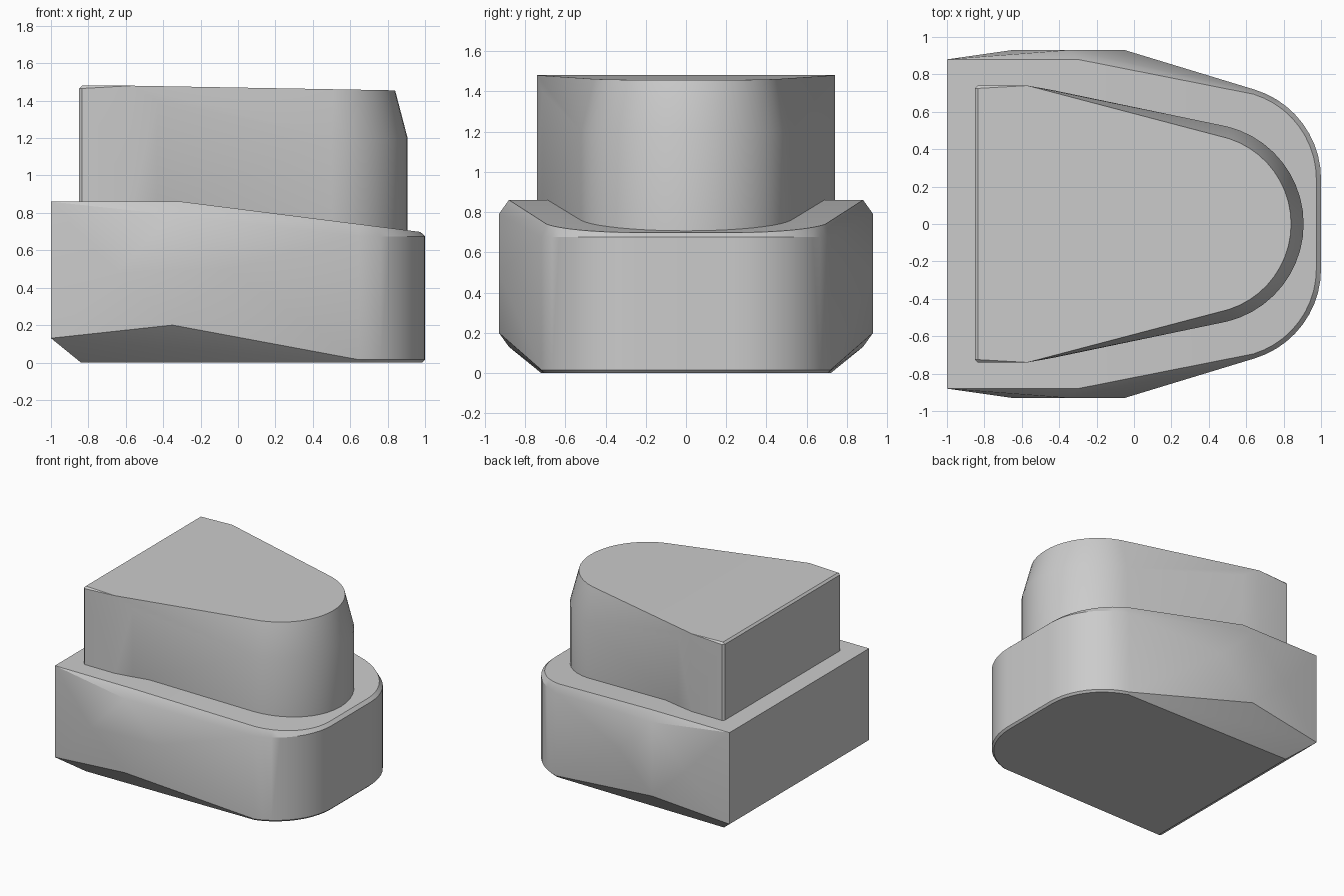
import bpy, bmesh
from math import radians, sin, cos

old = bpy.data.objects.get("Cube")
if old:
    bpy.data.objects.remove(old, do_unlink=True)

grey = bpy.data.materials.new("plain_grey")
grey.use_nodes = True
GREY = (0.6, 0.6, 0.6, 1)
grey.diffuse_color = GREY
grey.node_tree.nodes["Principled BSDF"].inputs["Base Color"].default_value = GREY


def arc(cx, cy, r, end, steps=10):
    """Half of a rounded nose, from straight ahead round to the side."""
    angles = [radians(end * i / steps) for i in range(steps + 1)]
    return [(cx + r * cos(a), cy + r * sin(a)) for a in angles]


def deck(x):
    """Height of the body top, level at the back and sloping to the nose."""
    return 0.86 - 0.127 * max(x + 0.3, 0)


def roof(x):
    return 1.48 - 0.018 * max(x + 0.55, 0)


def convex_part(name, half):
    """Wrap a convex skin round the half points and their mirror images."""
    bm = bmesh.new()
    for x, y, z in half:
        bm.verts.new((x, y, z))
        bm.verts.new((x, -y, z))
    bmesh.ops.remove_doubles(bm, verts=bm.verts, dist=0.0005)
    hull = bmesh.ops.convex_hull(bm, input=bm.verts)
    loose = {v for v in hull["geom_interior"] + hull["geom_unused"]
             if isinstance(v, bmesh.types.BMVert) and not v.link_faces}
    bmesh.ops.delete(bm, geom=list(loose), context='VERTS')
    bmesh.ops.dissolve_limit(bm, angle_limit=radians(0.5), verts=bm.verts, edges=bm.edges)
    bmesh.ops.recalc_face_normals(bm, faces=bm.faces)
    mesh = bpy.data.meshes.new(name)
    bm.to_mesh(mesh)
    bm.free()
    mesh.materials.append(grey)
    obj = bpy.data.objects.new(name, mesh)
    bpy.context.collection.objects.link(obj)
    bpy.ops.object.select_all(action='DESELECT')
    obj.select_set(True)
    bpy.context.view_layer.objects.active = obj
    bpy.ops.object.shade_smooth_by_angle(angle=radians(25))
    return obj


# Lower body: square back, faceted flanks, rounded nose
body = [
    (-1, 0.88, 0.13), (-1, 0.88, 0.86), (-0.84, 0.72, 0),
    (-0.65, 0.93, 0.48), (-0.35, 0.93, 0.2), (-0.05, 0.93, 0.5), (-0.35, 0.93, 0.79),
    (-0.3, 0.88, 0.86),
]
for x, y in arc(0.5, 0.24, 0.5, 73):
    body += [(x, y, 0.015), (x, y, 0.675)]
for x, y in arc(0.5, 0.24, 0.485, 73):
    body.append((x, y, 0))
for x, y in arc(0.5, 0.24, 0.475, 73):
    body.append((x, y, deck(x)))
convex_part("lower_body", body)

# Upper block: flat back, tapered sides, nose leaning back at the top
block = []
for x, y in [(-0.85, 0.725), (-0.835, 0.74), (-0.57, 0.74), (-0.43, 0.715)]:
    block.append((x, y, deck(x) - 0.02))
for x, y in [(-0.85, 0.725), (-0.835, 0.74)]:
    block.append((x, y, 1.465))
block += [(-0.835, 0.725, 1.48), (-0.57, 0.74, 1.48), (-0.43, 0.715, 1.4)]
for x, y in arc(0.37, 0, 0.537, 76):
    block += [(x, y, deck(x) - 0.02), (x, y, 1.2)]
for x, y in arc(0.36, 0, 0.48, 72):
    block.append((x, y, roof(x)))
convex_part("upper_block", block)
